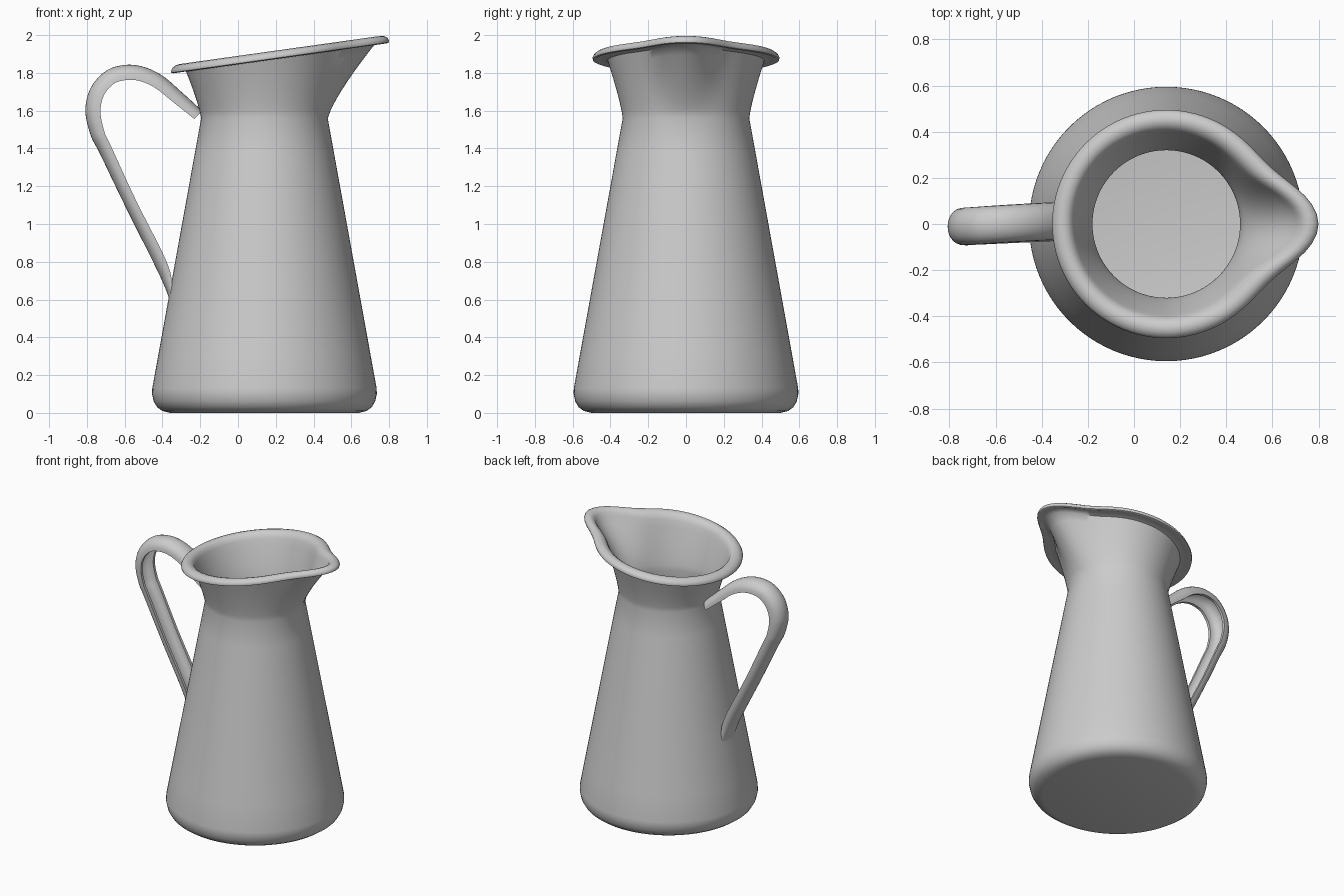
import bpy
import bmesh
from math import sin, cos, pi, exp, radians
from mathutils import Vector

if "Cube" in bpy.data.objects:
    bpy.data.objects.remove(bpy.data.objects["Cube"], do_unlink=True)

AXIS = 0.14        # x of the jug's upright axis
SIDES = 96
NECK_R, NECK_Z = 0.335, 1.56
WALL = 0.015

enamel = bpy.data.materials.new("grey_enamel")
enamel.use_nodes = True
COLOUR = (0.6, 0.6, 0.6, 1)
enamel.diffuse_color = COLOUR
enamel.node_tree.nodes["Principled BSDF"].inputs["Base Color"].default_value = COLOUR


def loft(name, rings, caps=True, angle=50):
    """Skin a list of closed rings of points into one smooth object."""
    bm = bmesh.new()
    loops = [[bm.verts.new(p) for p in ring] for ring in rings]
    n = len(loops[0])
    for a, b in zip(loops, loops[1:]):
        for i in range(n):
            j = (i + 1) % n
            bm.faces.new((a[i], a[j], b[j], b[i]))
    if caps:
        bm.faces.new(loops[0])
        bm.faces.new(loops[-1])
    bmesh.ops.recalc_face_normals(bm, faces=bm.faces)
    mesh = bpy.data.meshes.new(name)
    bm.to_mesh(mesh)
    bm.free()
    mesh.materials.append(enamel)
    obj = bpy.data.objects.new(name, mesh)
    bpy.context.collection.objects.link(obj)
    bpy.ops.object.select_all(action="DESELECT")
    obj.select_set(True)
    bpy.context.view_layer.objects.active = obj
    bpy.ops.object.shade_smooth_by_angle(angle=radians(angle))
    return obj


ANGLES = [-pi + 2 * pi * i / SIDES for i in range(SIDES)]


def round_ring(r, z):
    return [(AXIS + r * cos(t), r * sin(t), z) for t in ANGLES]


def rim_radius(t):
    # circle drawn out into a pouring spout towards +x
    return 0.495 + 0.165 * exp(-(t / radians(20)) ** 2)


def rim_point(t, out, dz):
    r = rim_radius(t) + out
    x = AXIS + r * cos(t)
    return Vector((x, r * sin(t), 1.89 + 0.14 * x + dz))


def rim_ring(out, dz):
    return [rim_point(t, out, dz) for t in ANGLES]


def flare_ring(s, inset):
    # blend from the round neck to the sloping spouted rim
    ring = []
    for t in ANGLES:
        top = rim_point(t, -0.08, -0.045)
        r = NECK_R + (rim_radius(t) - 0.08 - NECK_R) * s ** 1.25 - inset
        ring.append((AXIS + r * cos(t), r * sin(t), NECK_Z + (top.z - NECK_Z) * s))
    return ring


# Jug body: base, cone, flare, rolled rim, then back down the inside
base = [(0.5, 0), (0.54, 0.01), (0.568, 0.03), (0.586, 0.06), (0.595, 0.1), (0.594, 0.13)]
steps = [i / 8 for i in range(1, 9)]
cone = [(0.594 + (NECK_R - 0.594) * s, 0.13 + (NECK_Z - 0.13) * s) for s in steps]
outside = base + cone
lip = [(-0.035, -0.035), (-0.012, -0.044), (-0.002, -0.04), (0, -0.03), (-0.008, -0.015),
       (-0.025, -0.004), (-0.045, 0), (-0.065, -0.006), (-0.083, -0.02)]
rings = [round_ring(r, z) for r, z in outside]
rings += [flare_ring(s, 0) for s in steps]
rings += [rim_ring(out, dz) for out, dz in lip]
rings += [flare_ring(s, WALL) for s in reversed(steps)]
rings += [round_ring(r - WALL, z + WALL * (z < 0.1)) for r, z in reversed(outside)]
loft("jug_body", rings)


# Handle: hollow channel swept along its outer edge
def spline(points, per=8):
    pts = [Vector(p) for p in points]
    pts = [2 * pts[0] - pts[1]] + pts + [2 * pts[-1] - pts[-2]]
    path = []
    for a, b, c, d in zip(pts, pts[1:], pts[2:], pts[3:]):
        for k in range(per):
            u = k / per
            path.append(0.5 * (2 * b + (c - a) * u + (2 * a - 5 * b + 4 * c - d) * u * u
                               + (3 * b - a - 3 * c + d) * u ** 3))
    return path + [pts[-2]]


# x, z, channel depth
path = spline([(-0.19, 1.6, 0.06), (-0.3, 1.7, 0.07), (-0.4, 1.785, 0.075),
               (-0.5, 1.832, 0.078), (-0.6, 1.842, 0.08), (-0.7, 1.81, 0.08),
               (-0.78, 1.72, 0.08), (-0.808, 1.6, 0.08), (-0.78, 1.47, 0.075),
               (-0.73, 1.37, 0.07), (-0.6, 1.1, 0.065), (-0.44, 0.78, 0.065),
               (-0.385, 0.66, 0.04), (-0.36, 0.59, 0.01)])
arc = [pi * i / 14 for i in range(15)]
sections = []
for i, p in enumerate(path):
    tangent = path[min(i + 1, len(path) - 1)] - path[max(i - 1, 0)]
    inward = Vector((-tangent.y, tangent.x)).normalized()
    depth, lean = p.z, 0.01 + (-0.35 - p.x) * -0.045
    shell = [(0.082 * cos(a), depth * (1 - sin(a) ** 0.8)) for a in arc]
    hollow = [(0.062 * cos(a), depth * (1 - 0.78 * sin(a) ** 0.8)) for a in reversed(arc)]
    sections.append([(p.x + inward.x * d, w + lean, p.y + inward.y * d)
                     for w, d in shell + hollow])
loft("handle", sections)
